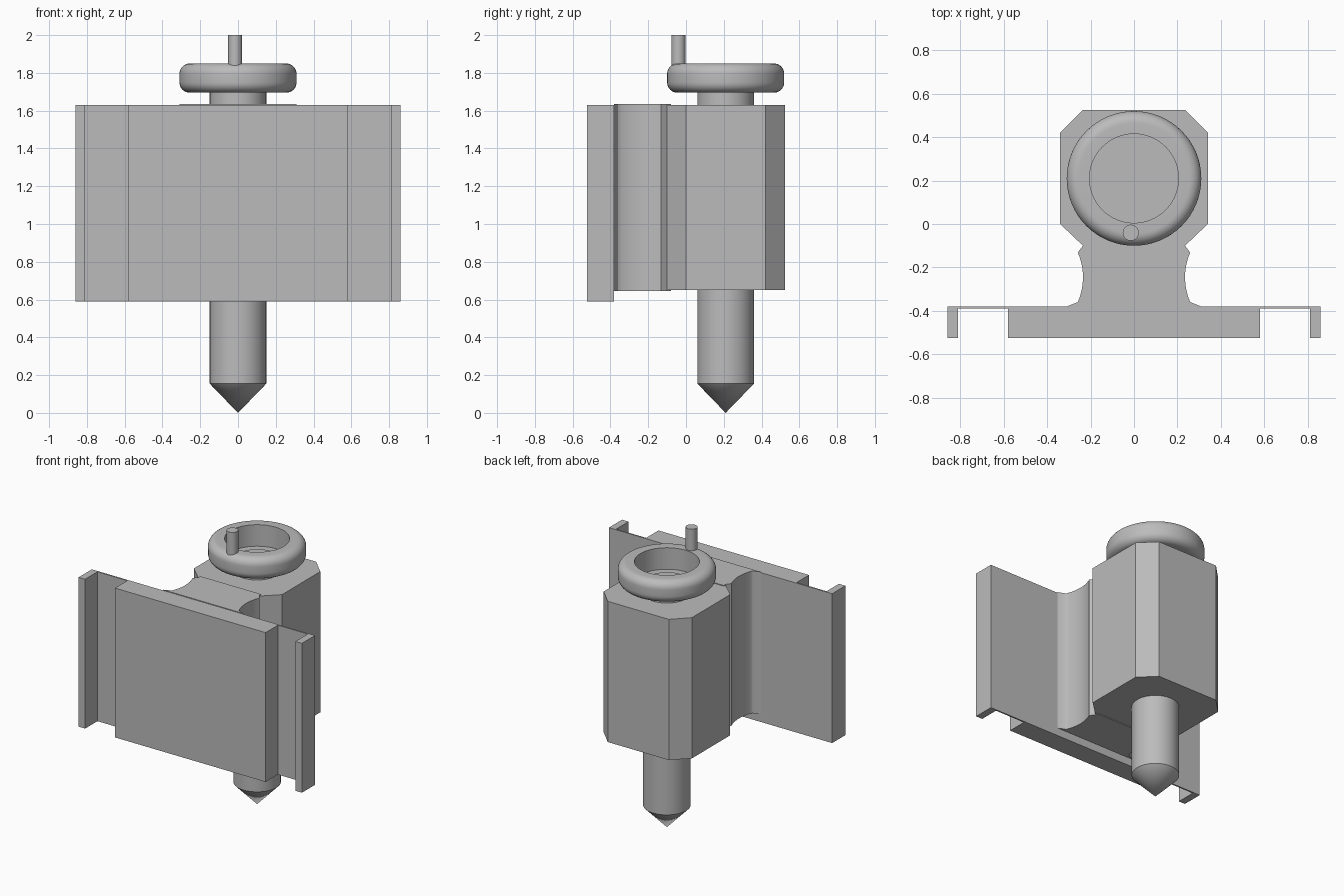
import bpy, bmesh, math

if "Cube" in bpy.data.objects:
    bpy.data.objects.remove(bpy.data.objects["Cube"], do_unlink=True)

grey = bpy.data.materials.new("plain_grey")
grey.use_nodes = True
COLOUR = (0.5, 0.5, 0.5, 1)
grey.diffuse_color = COLOUR
for node in grey.node_tree.nodes:
    if node.type == "BSDF_PRINCIPLED":
        node.inputs["Base Color"].default_value = COLOUR

AXIS_Y = 0.21


def finish(name, bm, smooth=False):
    bmesh.ops.recalc_face_normals(bm, faces=bm.faces)
    mesh = bpy.data.meshes.new(name)
    bm.to_mesh(mesh)
    bm.free()
    mesh.materials.append(grey)
    obj = bpy.data.objects.new(name, mesh)
    bpy.context.collection.objects.link(obj)
    if smooth:
        bpy.ops.object.select_all(action="DESELECT")
        obj.select_set(True)
        bpy.context.view_layer.objects.active = obj
        bpy.ops.object.shade_smooth_by_angle(angle=math.radians(30))
    return obj


def extrude(name, half, z0, z1, smooth=False):
    """Mirror a right-hand outline across x = 0 and extrude it upward."""
    outline = half + [(-x, y) for x, y in reversed(half)]
    bm = bmesh.new()
    face = bm.faces.new([bm.verts.new((x, y, z0)) for x, y in outline])
    result = bmesh.ops.extrude_face_region(bm, geom=[face])
    top = [v for v in result["geom"] if isinstance(v, bmesh.types.BMVert)]
    bmesh.ops.translate(bm, verts=top, vec=(0, 0, z1 - z0))
    return finish(name, bm, smooth)


def lathe(name, profile, x=0, y=AXIS_Y, steps=64):
    """Spin an (r, z) profile around a vertical axis."""
    bm = bmesh.new()
    verts = [bm.verts.new((r, 0, z)) for r, z in profile]
    edges = [bm.edges.new(pair) for pair in zip(verts, verts[1:])]
    bmesh.ops.spin(bm, geom=verts + edges, cent=(0, 0, 0), axis=(0, 0, 1),
                   angle=math.tau, steps=steps, use_duplicate=False)
    bmesh.ops.remove_doubles(bm, verts=bm.verts, dist=0.0005)
    bmesh.ops.translate(bm, verts=bm.verts, vec=(x, y, 0))
    return finish(name, bm, True)


def arc(cx, cy, radius, start, end, count=8):
    angles = [math.radians(start + (end - start) * i / count) for i in range(count + 1)]
    return [(cx + radius * math.cos(a), cy + radius * math.sin(a)) for a in angles]


# Channelled mounting plate: centre block, thin webs and outer lips
extrude("mounting_plate", [(0.58, -0.525), (0.58, -0.39), (0.81, -0.39),
                           (0.81, -0.525), (0.86, -0.525), (0.86, -0.38)],
        0.59, 1.63)

# Waisted neck with concave sides and a flared foot
extrude("neck", [(0.31, -0.38), (0.26, -0.36)]
        + arc(0.52, -0.245, 0.285, 203.5, 156.5, 12)
        + [(0.235, -0.1), (0.235, -0.08)], 0.645, 1.635, True)

# Eight-sided housing
extrude("housing", [(0.235, -0.1), (0.34, 0), (0.34, 0.42), (0.235, 0.525)],
        0.65, 1.63)

# Spindle with conical point
lathe("spindle", [(0, 0.0), (0.15, 0.155), (0.15, 1.705), (0, 1.705)])

# Dished handwheel with rounded rim
lathe("handwheel", [(0, 1.695)] + arc(0.255, 1.75, 0.055, -90, 0)
      + arc(0.255, 1.795, 0.055, 0, 90)
      + [(0.205, 1.85), (0.205, 1.70), (0, 1.70)])

# Crank pin on the wheel rim
lathe("crank_pin", [(0, 1.81), (0.037, 1.81), (0.037, 2.0), (0, 2.0)],
      -0.015, -0.04, 32)
